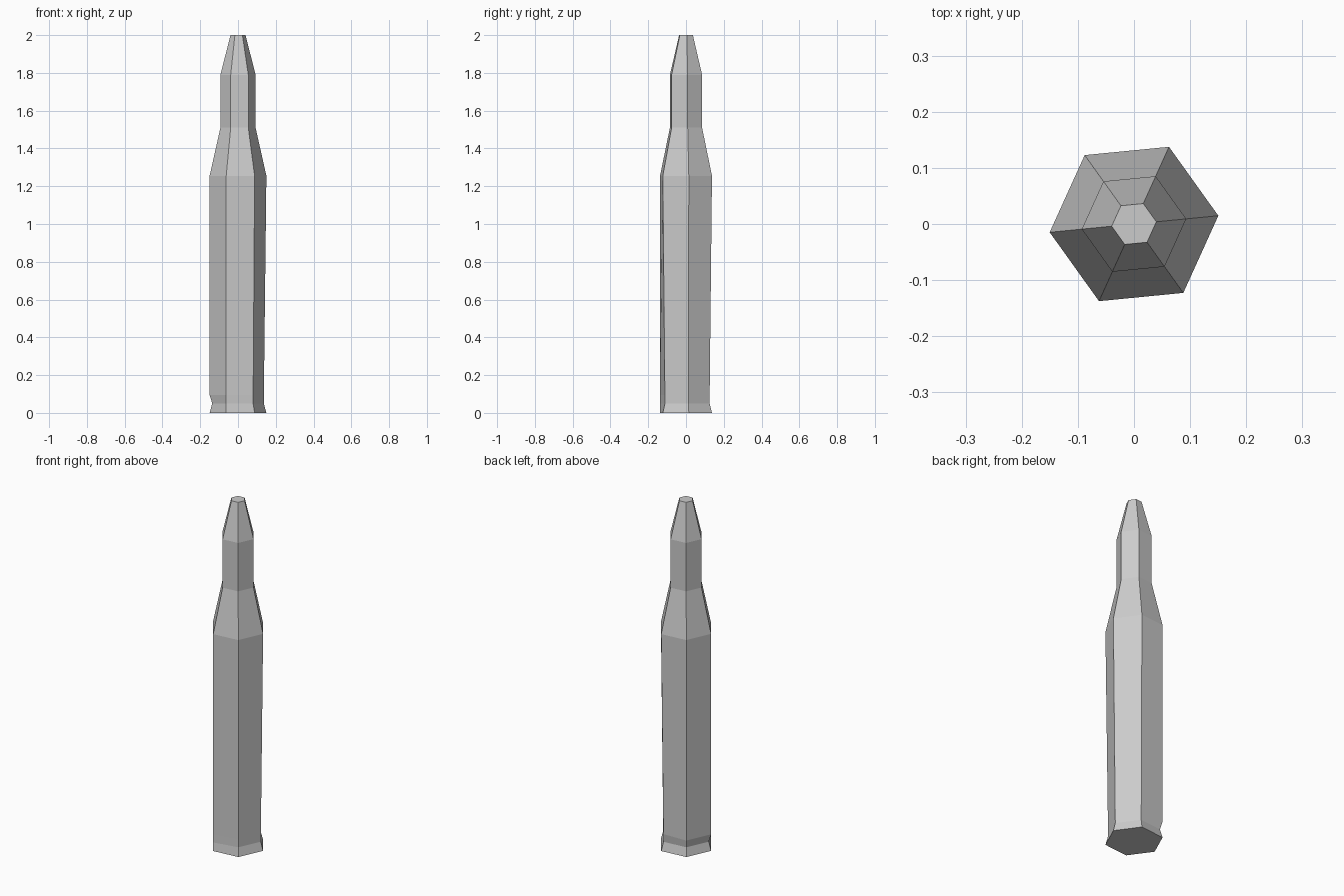
import bpy
import bmesh
from math import cos, sin, radians

cube = bpy.data.objects.get("Cube")
if cube:
    bpy.data.objects.remove(cube, do_unlink=True)

SIDES = 6
TURN = radians(5.6)
BODY_R, GROOVE_R, NECK_R, TIP_R = 0.151, 0.137, 0.0935, 0.04

grey = bpy.data.materials.new("plain grey")
grey.use_nodes = True
colour = (0.6, 0.6, 0.6, 1)
grey.diffuse_color = colour
grey.node_tree.nodes["Principled BSDF"].inputs["Base Color"].default_value = colour


def loft(name, rings, cap_bottom=False, cap_top=False):
    """Join hexagonal rings, each a height and one radius per corner."""
    bm = bmesh.new()
    loops = []
    for z, radii in rings:
        loops.append([bm.verts.new((r * cos(TURN + radians(60 * i)),
                                    r * sin(TURN + radians(60 * i)), z))
                      for i, r in enumerate(radii)])
    for low, high in zip(loops, loops[1:]):
        for i in range(SIDES):
            j = (i + 1) % SIDES
            bm.faces.new((low[i], low[j], high[j], high[i]))
    if cap_bottom:
        bm.faces.new(loops[0][::-1])
    if cap_top:
        bm.faces.new(loops[-1])
    mesh = bpy.data.meshes.new(name)
    bm.to_mesh(mesh)
    bm.free()
    mesh.materials.append(grey)
    obj = bpy.data.objects.new(name, mesh)
    bpy.context.collection.objects.link(obj)
    return obj


def even(r):
    return [r] * SIDES


# Rim groove: cut on two corners, one corner straight, the rest taper upward
groove = even(GROOVE_R)
groove[4] = BODY_R
groove_top = even(GROOVE_R + 0.0005)
for corner in (2, 3, 4):
    groove_top[corner] = BODY_R

# Casing with rim, tapered wall and shoulder
loft("casing", [(0, even(BODY_R)), (0.05, groove), (0.095, groove_top),
                (1.255, even(BODY_R)), (1.51, even(NECK_R))], cap_bottom=True)

# Neck and pointed tip with a flat end
loft("tip", [(1.51, even(NECK_R)), (1.79, even(NECK_R)), (2.0, even(TIP_R))],
     cap_top=True)
